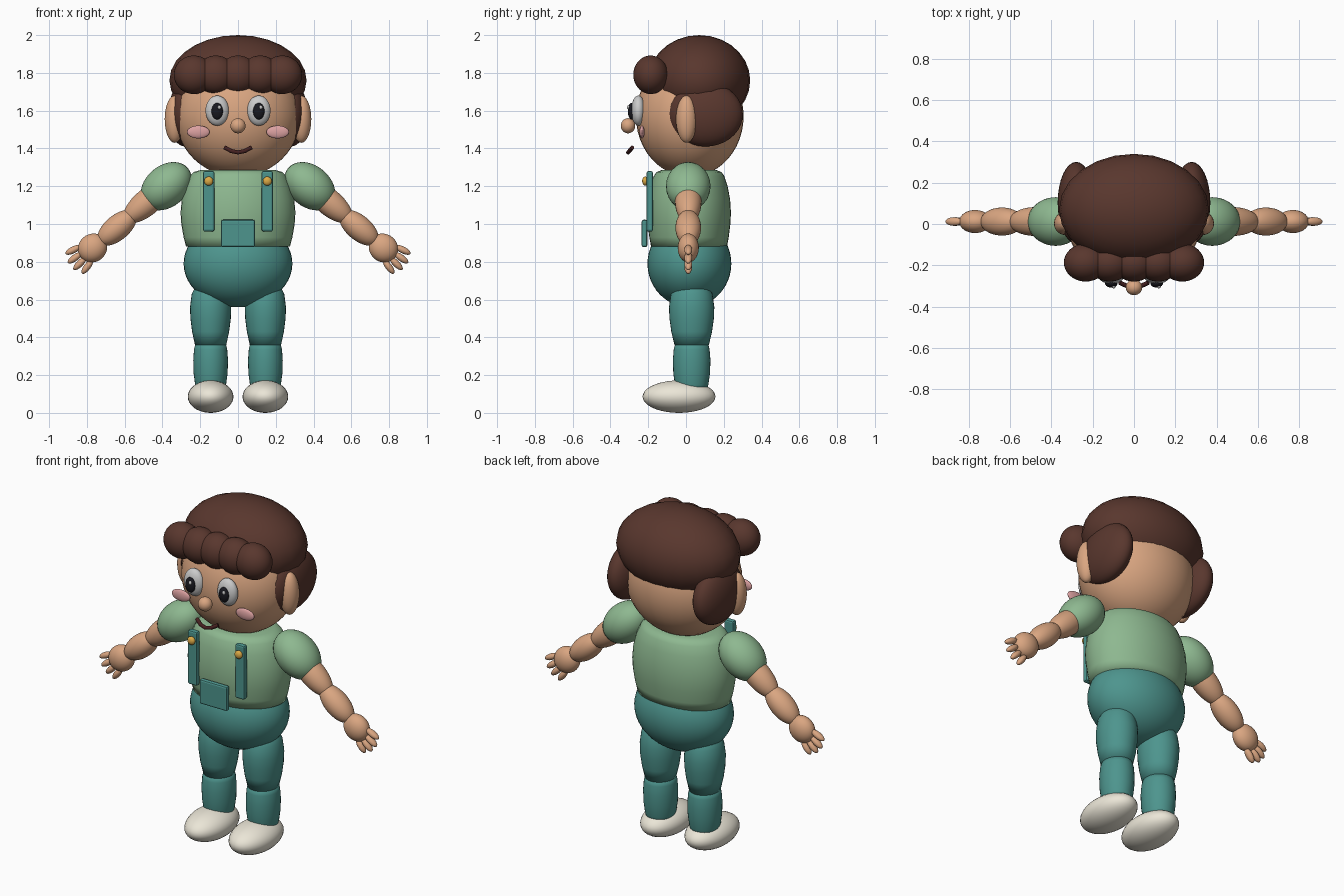
import bpy, bmesh
from math import pi, cos, sin, radians, atan2
from mathutils import Vector, Matrix

if "Cube" in bpy.data.objects:
    bpy.data.objects.remove(bpy.data.objects["Cube"])


def material(name, rgb):
    m = bpy.data.materials.new(name)
    m.diffuse_color = (*rgb, 1)
    m.use_nodes = True
    m.node_tree.nodes["Principled BSDF"].inputs["Base Color"].default_value = m.diffuse_color
    return m


SKIN = material("skin", (0.70, 0.38, 0.22))
HAIR = material("hair", (0.10, 0.038, 0.027))
SHIRT = material("shirt", (0.27, 0.48, 0.28))
TEAL = material("dungarees", (0.075, 0.30, 0.27))
CREAM = material("shoe", (0.83, 0.79, 0.68))
WHITE = material("eye_white", (0.9, 0.9, 0.9))
DARK = material("pupil", (0.01, 0.01, 0.015))
PINK = material("cheek", (0.72, 0.36, 0.36))
GOLD = material("button", (0.72, 0.40, 0.06))
LIP = material("mouth", (0.06, 0.015, 0.015))


def finish(name, bm, mat, smooth=True):
    me = bpy.data.meshes.new(name)
    bmesh.ops.recalc_face_normals(bm, faces=bm.faces[:])
    for f in bm.faces:
        f.smooth = smooth
    bm.to_mesh(me)
    bm.free()
    ob = bpy.data.objects.new(name, me)
    bpy.context.collection.objects.link(ob)
    me.materials.append(mat)
    return ob


def ellipsoid(name, centre, radii, mat, tilt=0.0, seg=32, rings=18):
    """Ellipsoid, tilted by an angle about the y axis."""
    bm = bmesh.new()
    bmesh.ops.create_uvsphere(bm, u_segments=seg, v_segments=rings, radius=1)
    bm.transform(Matrix.Translation(centre) @ Matrix.Rotation(tilt, 4, 'Y')
                 @ Matrix.Diagonal((*radii, 1)))
    return finish(name, bm, mat)


def lathe(name, profile, mat, x=0.0, y=0.0, depth=1.0, seg=40):
    """Closed turned body from (radius, z) pairs, scaled in y by depth."""
    bm = bmesh.new()
    loops = [[bm.verts.new((x + r * cos(2 * pi * i / seg),
                            y + depth * r * sin(2 * pi * i / seg), z))
              for i in range(seg)] for r, z in profile]
    for a, b in zip(loops, loops[1:]):
        for i in range(seg):
            j = (i + 1) % seg
            bm.faces.new((a[i], a[j], b[j], b[i]))
    bm.faces.new(loops[0])
    bm.faces.new(loops[-1])
    return finish(name, bm, mat)


def block(name, centre, size, mat, bevel=0.01):
    bm = bmesh.new()
    bmesh.ops.create_cube(bm, size=1)
    bm.transform(Matrix.Translation(centre) @ Matrix.Diagonal((*size, 1)))
    bmesh.ops.bevel(bm, geom=bm.edges[:], offset=bevel, segments=2,
                    profile=0.5, affect='EDGES')
    return finish(name, bm, mat, smooth=False)


# head, nose and hair cap
ellipsoid("head", (0, 0.02, 1.57), (0.33, 0.285, 0.32), SKIN, seg=40, rings=24)
ellipsoid("nose", (0, -0.307, 1.52), (0.04, 0.038, 0.04), SKIN)
ellipsoid("hair_cap", (0, 0.07, 1.76), (0.363, 0.27, 0.24), HAIR, seg=24, rings=14)

# fringe curls
for i in range(-2, 3):
    ellipsoid(f"fringe_curl_{i + 3}", (i * 0.117, -0.187, 1.79),
              (0.106, 0.092, 0.102), HAIR)

# mouth
cu = bpy.data.curves.new("mouth", 'CURVE')
cu.dimensions = '3D'
cu.bevel_depth = 0.011
cu.bevel_resolution = 3
cu.use_fill_caps = True
sp = cu.splines.new('POLY')
path = [(-0.07, -0.284, 1.405), (-0.035, -0.30, 1.386), (0, -0.306, 1.379),
        (0.035, -0.30, 1.386), (0.07, -0.284, 1.405)]
sp.points.add(len(path) - 1)
for p, co in zip(sp.points, path):
    p.co = (*co, 1)
cu.materials.append(LIP)
bpy.context.collection.objects.link(bpy.data.objects.new("mouth", cu))

# shirt body and seat of the dungarees
lathe("shirt_body", [(0.275, 0.88), (0.288, 0.93), (0.30, 1.0), (0.304, 1.06),
                     (0.298, 1.13), (0.28, 1.2), (0.255, 1.255), (0.235, 1.275),
                     (0.2, 1.285)], SHIRT, y=0.016, depth=0.73)
ellipsoid("hips", (0, 0.018, 0.79), (0.288, 0.222, 0.23), TEAL, seg=40, rings=24)
block("bib_pocket", (0, -0.22, 0.95), (0.18, 0.03, 0.145), TEAL)

THIGH = [(0.03, 0.70), (0.075, 0.68), (0.1, 0.63), (0.109, 0.56), (0.107, 0.5),
         (0.098, 0.43), (0.083, 0.36)]
CALF = [(0.08, 0.37), (0.088, 0.335), (0.092, 0.28), (0.09, 0.21),
        (0.082, 0.15), (0.07, 0.10)]
ARM = radians(40)
ARM_Y = 0.012

for s, side in ((-1, "right"), (1, "left")):
    # face and side hair
    ellipsoid(f"{side}_eye", (s * 0.11, -0.252, 1.6), (0.062, 0.038, 0.08), WHITE)
    ellipsoid(f"{side}_pupil", (s * 0.11, -0.288, 1.597), (0.03, 0.02, 0.044), DARK)
    ellipsoid(f"{side}_eye_glint", (s * 0.11 + 0.011, -0.305, 1.618),
              (0.009, 0.007, 0.011), WHITE, seg=16, rings=10)
    ellipsoid(f"{side}_cheek", (s * 0.21, -0.233, 1.487), (0.06, 0.014, 0.034), PINK)
    ellipsoid(f"{side}_ear", (s * 0.335, 0.003, 1.555), (0.053, 0.056, 0.125), SKIN)
    ellipsoid(f"{side}_side_hair", (s * 0.28, 0.103, 1.58), (0.09, 0.198, 0.17), HAIR)

    # straps and buttons
    block(f"{side}_strap", (s * 0.155, -0.192, 1.12), (0.06, 0.034, 0.32), TEAL)
    ellipsoid(f"{side}_button", (s * 0.155, -0.216, 1.227), (0.024, 0.016, 0.024), GOLD)

    # legs and shoes
    lathe(f"{side}_thigh", THIGH, TEAL, s * 0.145, 0.03, 1.1, 32)
    lathe(f"{side}_calf", CALF, TEAL, s * 0.145, 0.03, 1.08, 32)
    ellipsoid(f"{side}_shoe", (s * 0.145, -0.037, 0.086), (0.121, 0.193, 0.086), CREAM)

    # sleeve, arm segments and palm lie along one slanted axis
    for part, x, z, radii, mat in (
            ("sleeve", 0.38, 1.2, (0.15, 0.118, 0.11), SHIRT),
            ("upper_arm", 0.48, 1.117, (0.155, 0.07, 0.07), SKIN),
            ("forearm", 0.64, 0.98, (0.125, 0.068, 0.066), SKIN),
            ("palm", 0.77, 0.873, (0.08, 0.056, 0.074), SKIN)):
        ellipsoid(f"{side}_{part}", (s * x, ARM_Y, z), radii, mat, tilt=s * ARM)

    # fingers fan out from the palm
    for i, (off, reach) in enumerate(((0.058, 0.085), (0.02, 0.105),
                                      (-0.02, 0.105), (-0.058, 0.085))):
        x = 0.77 + reach * cos(ARM) + off * sin(ARM)
        z = 0.873 - reach * sin(ARM) + off * cos(ARM)
        fan = ARM - off * 4
        ellipsoid(f"{side}_finger_{i + 1}", (s * x, ARM_Y, z),
                  (0.046, 0.021, 0.018), SKIN, tilt=s * fan, seg=16, rings=10)
